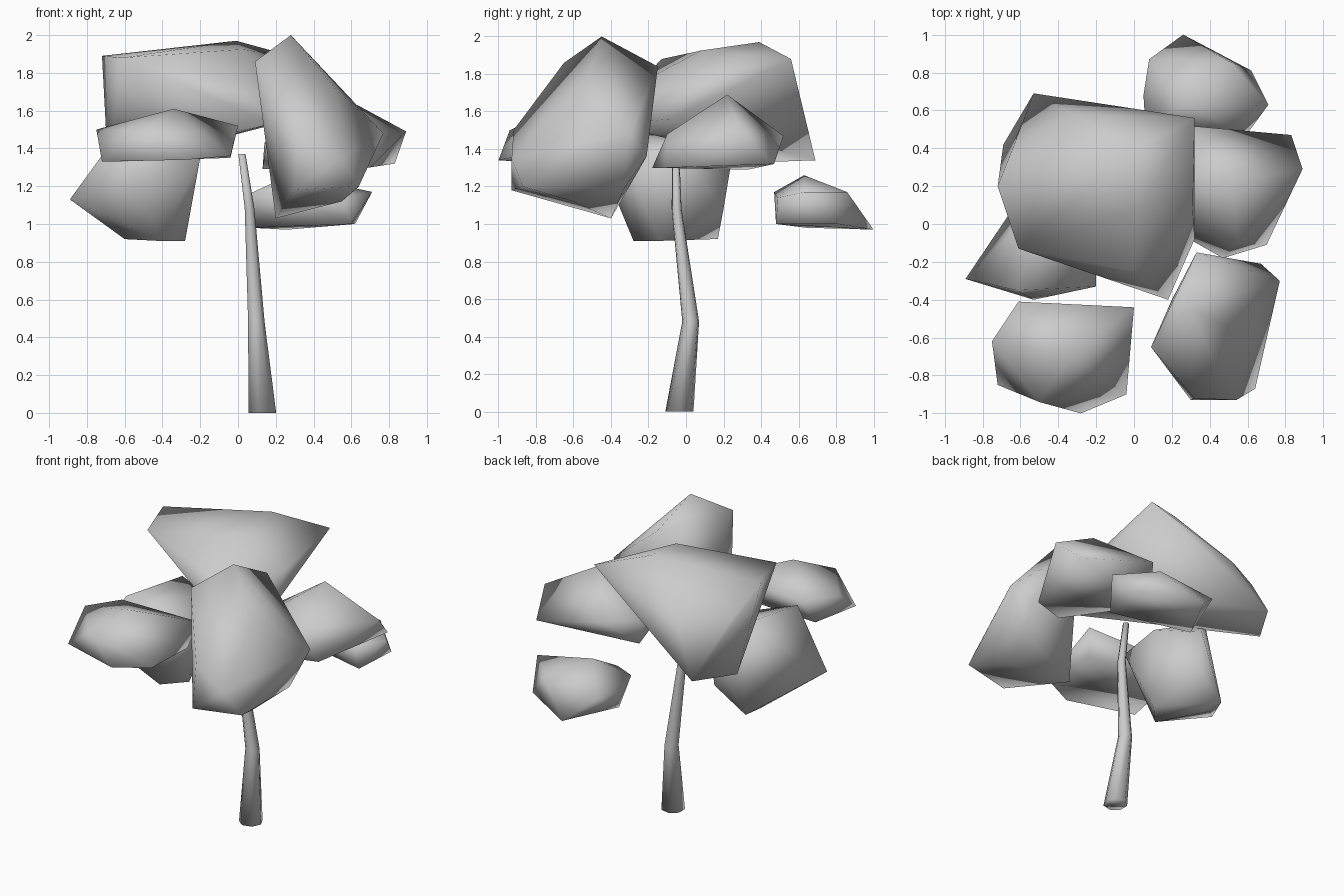
import bpy, bmesh, math
from mathutils import Vector

# Remove the default cube
default_cube = bpy.data.objects.get("Cube")
if default_cube:
    bpy.data.objects.remove(default_cube, do_unlink=True)

# The single plain colour
grey = bpy.data.materials.new("plain_grey")
grey.use_nodes = True
colour = (0.6, 0.6, 0.6, 1.0)
grey.diffuse_color = colour
grey.node_tree.nodes["Principled BSDF"].inputs["Base Color"].default_value = colour


def finish(bm, name):
    """Turn a bmesh into a softly shaded, coloured object."""
    bmesh.ops.recalc_face_normals(bm, faces=bm.faces[:])
    mesh = bpy.data.meshes.new(name)
    bm.to_mesh(mesh)
    bm.free()
    mesh.materials.append(grey)
    part = bpy.data.objects.new(name, mesh)
    bpy.context.scene.collection.objects.link(part)
    bpy.ops.object.select_all(action="DESELECT")
    part.select_set(True)
    bpy.context.view_layer.objects.active = part
    bpy.ops.object.shade_smooth_by_angle(angle=math.radians(100))


def foliage(name, *corners):
    """Wrap a faceted leaf clump tightly around a few corner points."""
    bm = bmesh.new()
    for corner in corners:
        bm.verts.new(corner)
    hull = bmesh.ops.convex_hull(bm, input=bm.verts[:])
    unused = [v for v in hull["geom_interior"] if isinstance(v, bmesh.types.BMVert)]
    bmesh.ops.delete(bm, geom=unused, context="VERTS")
    bmesh.ops.dissolve_limit(bm, angle_limit=math.radians(4),
                             verts=bm.verts[:], edges=bm.edges[:])
    finish(bm, name)


def tapered_trunk(name, sections, sides):
    """Loft a bent trunk through (centre, radius) sections."""
    bm = bmesh.new()
    rings = []
    for centre, radius in sections:
        ring = []
        for i in range(sides):
            turn = math.tau * i / sides
            offset = Vector((math.cos(turn), math.sin(turn), 0)) * radius
            ring.append(bm.verts.new(Vector(centre) + offset))
        rings.append(ring)
    for lower, upper in zip(rings, rings[1:]):
        for i in range(sides):
            j = (i + 1) % sides
            bm.faces.new((lower[i], lower[j], upper[j], upper[i]))
    bm.faces.new(rings[0])
    bm.faces.new(rings[-1])
    finish(bm, name)


# Bent trunk
tapered_trunk("trunk", [
    ((.125, -.035, 0), .077),
    ((.095, .025, .48), .046),
    ((.06, -.05, 1.08), .027),
    ((.02, -.055, 1.37), .02),
], sides=7)

# Large crown slab, bulging on top and dropping at the back
foliage("crown_foliage",
        (-.53, .69, 1.34), (-.69, .42, 1.33), (-.72, .2, 1.89),
        (-.61, -.13, 1.88), (-.01, .39, 1.97), (.02, .08, 1.925),
        (.32, .56, 1.88), (.32, -.08, 1.56), (.18, -.4, 1.53),
        (-.33, .58, 1.67), (-.64, .4, 1.7), (.31, .08, 1.77),
        (0, -.25, 1.75))

# Tall clump at the front
foliage("tall_front_foliage",
        (.28, -.45, 2), (.09, -.65, 1.86), (.33, -.15, 1.84),
        (.67, -.21, 1.36), (.77, -.3, 1.48), (.2, -.4, 1.03),
        (.3, -.93, 1.18), (.54, -.93, 1.35), (.64, -.87, 1.2),
        (.32, -.92, 1.5), (.55, -.6, 1.12), (.63, -.33, 1.19),
        (.52, -.55, 1.71))

# Flat clump at the front
foliage("flat_front_foliage",
        (-.34, -.7, 1.61), (-.75, -.62, 1.5), (-.61, -.41, 1.5),
        (0, -.44, 1.52), (-.04, -.9, 1.36), (-.28, -1, 1.34),
        (-.72, -.85, 1.33), (-.04, -.5, 1.35), (-.65, -.5, 1.33),
        (-.5, -.94, 1.5))

# Peaked clump on the left side
foliage("left_foliage",
        (.52, .22, 1.69), (.89, .29, 1.49), (.83, .47, 1.32),
        (.28, .52, 1.47), (.13, .33, 1.29), (.14, .25, 1.43),
        (.47, -.18, 1.3), (.7, -.11, 1.3), (.55, -.1, 1.48),
        (.15, 0, 1.42))

# Hanging clump on the right side
foliage("right_foliage",
        (-.89, -.29, 1.13), (-.62, -.35, 1.5), (-.5, .1, 1.5),
        (-.2, -.33, 1.35), (-.2, -.04, 1.4), (-.36, .24, 1.32),
        (-.36, .2, 1.08), (-.28, -.14, .91), (-.41, -.28, .91),
        (-.58, .17, .92), (-.6, .03, .92), (-.53, -.4, 1.2))

# Small low clump at the back
foliage("back_foliage",
        (.28, .63, 1.26), (.71, .63, 1.17), (.62, .81, 1),
        (.26, 1, .97), (.05, .68, 1.1), (.08, .87, 1.12),
        (.6, .48, 1), (.07, .64, .98), (.06, .52, 1.16),
        (.55, .49, 1.14), (.2, .47, 1.17), (.5, .86, 1.17))
